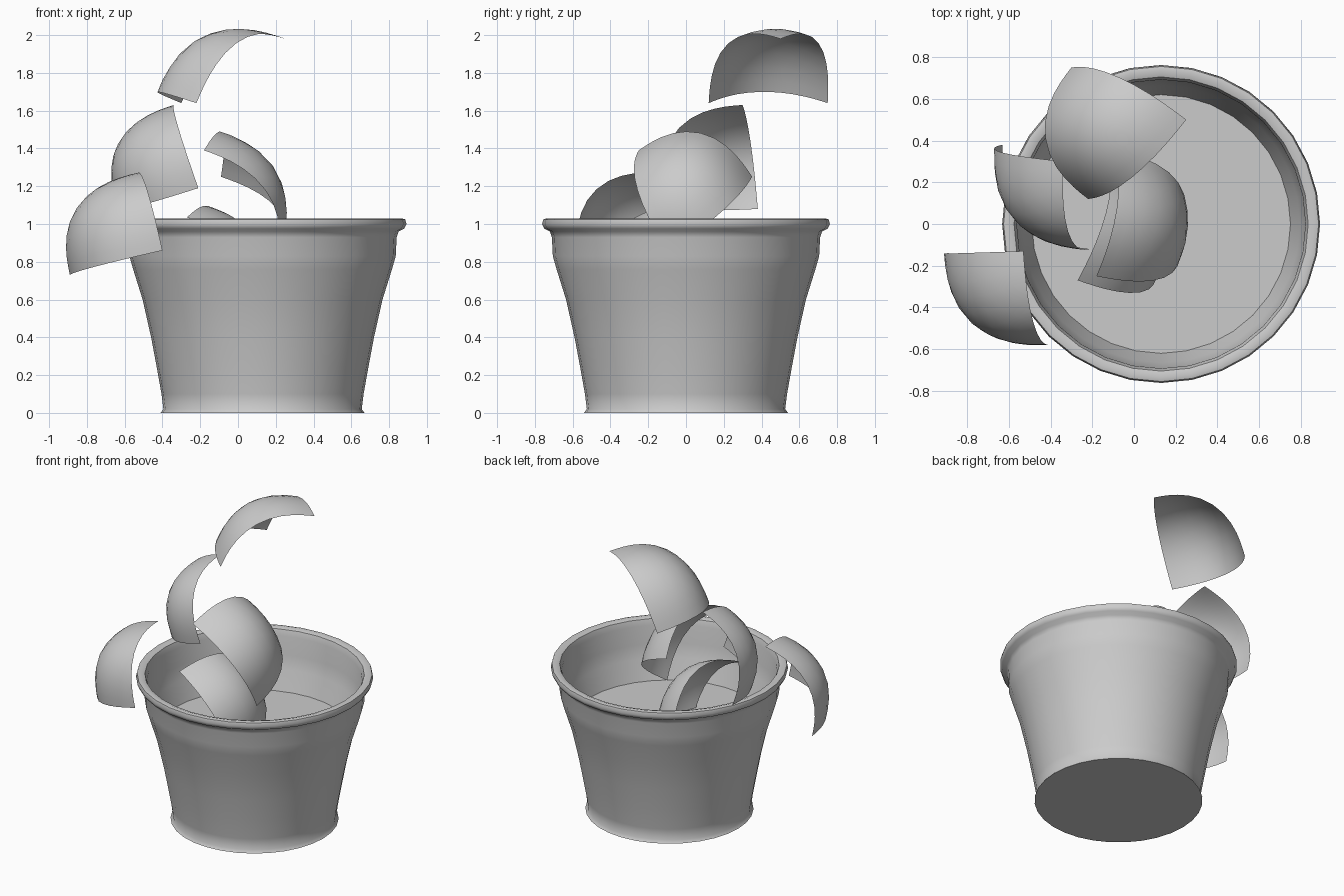
import bpy, bmesh, math
from mathutils import Vector

cube = bpy.data.objects.get("Cube")
if cube:
    bpy.data.objects.remove(cube, do_unlink=True)

# One plain grey for the pot and its shards
grey = bpy.data.materials.new("plain_grey")
grey.use_nodes = True
colour = (0.6, 0.6, 0.6, 1)
grey.diffuse_color = colour
grey.node_tree.nodes["Principled BSDF"].inputs["Base Color"].default_value = colour


def finish(bm, name, angle):
    mesh = bpy.data.meshes.new(name)
    bm.to_mesh(mesh)
    bm.free()
    mesh.materials.append(grey)
    obj = bpy.data.objects.new(name, mesh)
    bpy.context.collection.objects.link(obj)
    bpy.ops.object.select_all(action="DESELECT")
    obj.select_set(True)
    bpy.context.view_layer.objects.active = obj
    bpy.ops.object.shade_smooth_by_angle(angle=math.radians(angle))
    return obj


def lathe(name, profile, steps=32):
    """Revolve a (radius, height) profile around the upright axis."""
    bm = bmesh.new()
    verts = [bm.verts.new((r, 0, z)) for r, z in profile]
    edges = [bm.edges.new(pair) for pair in zip(verts, verts[1:])]
    bmesh.ops.spin(bm, geom=verts + edges, cent=(0, 0, 0), axis=(0, 0, 1),
                   angle=math.tau, steps=steps, use_duplicate=False)
    bmesh.ops.remove_doubles(bm, verts=bm.verts, dist=0.0005)
    bmesh.ops.recalc_face_normals(bm, faces=bm.faces)
    return finish(bm, name, 50)


def shard(name, corners, fullness=2.5, n=12):
    """Three-cornered shell: one eighth of a slightly squared-off ball."""
    p, q, r = map(Vector, corners)
    middle = (p + q + r) / 3
    outward = (q - p).cross(r - p).normalized()
    side = ((p - q).length + (q - r).length + (r - p).length) / 3
    centre = middle - outward * side / math.sqrt(6)
    bm = bmesh.new()
    grid = {}
    for i in range(n + 1):
        for j in range(n + 1 - i):
            w = (i / n, j / n, (n - i - j) / n)
            norm = sum(t ** fullness for t in w) ** (1 / fullness)
            offset = sum((t * (c - centre) for t, c in zip(w, (p, q, r))), Vector())
            grid[i, j] = bm.verts.new(centre + offset / norm)
    for i in range(n):
        for j in range(n - i):
            bm.faces.new((grid[i, j], grid[i + 1, j], grid[i, j + 1]))
            if i + j < n - 1:
                bm.faces.new((grid[i + 1, j], grid[i + 1, j + 1], grid[i, j + 1]))
    return finish(bm, name, 60)


# Pot: base, flared wall, rolled rim, inner wall and inner floor
pot = lathe("pot", [
    (0, 0), (0.54, 0), (0.525, 0.02), (0.535, 0.1), (0.56, 0.24), (0.59, 0.4),
    (0.635, 0.6), (0.685, 0.76), (0.705, 0.83), (0.71, 0.93), (0.72, 0.96),
    (0.75, 0.975), (0.762, 1.0), (0.755, 1.025), (0.735, 1.03), (0.705, 1.02),
    (0.692, 0.98), (0.69, 0.85), (0.665, 0.76), (0.62, 0.62), (0, 0.62)])
pot.location.x = 0.13

# Shell shards rising out of the pot
shard("top_shard", [(-0.30, 0.75, 1.64), (-0.22, 0.12, 1.64), (0.25, 0.50, 1.98)])
shard("upper_shard", [(-0.63, 0.38, 1.08), (-0.21, -0.12, 1.19), (-0.34, 0.30, 1.63)])
shard("outer_shard", [(-0.89, -0.14, 0.73), (-0.40, -0.58, 0.86), (-0.53, -0.13, 1.27)])
shard("middle_shard", [(-0.18, -0.25, 1.39), (0.21, -0.09, 0.85), (-0.09, 0.35, 1.25)])
shard("inner_shard", [(-0.27, -0.27, 1.035), (0.10, -0.20, 0.50), (-0.12, 0.30, 0.82)])
